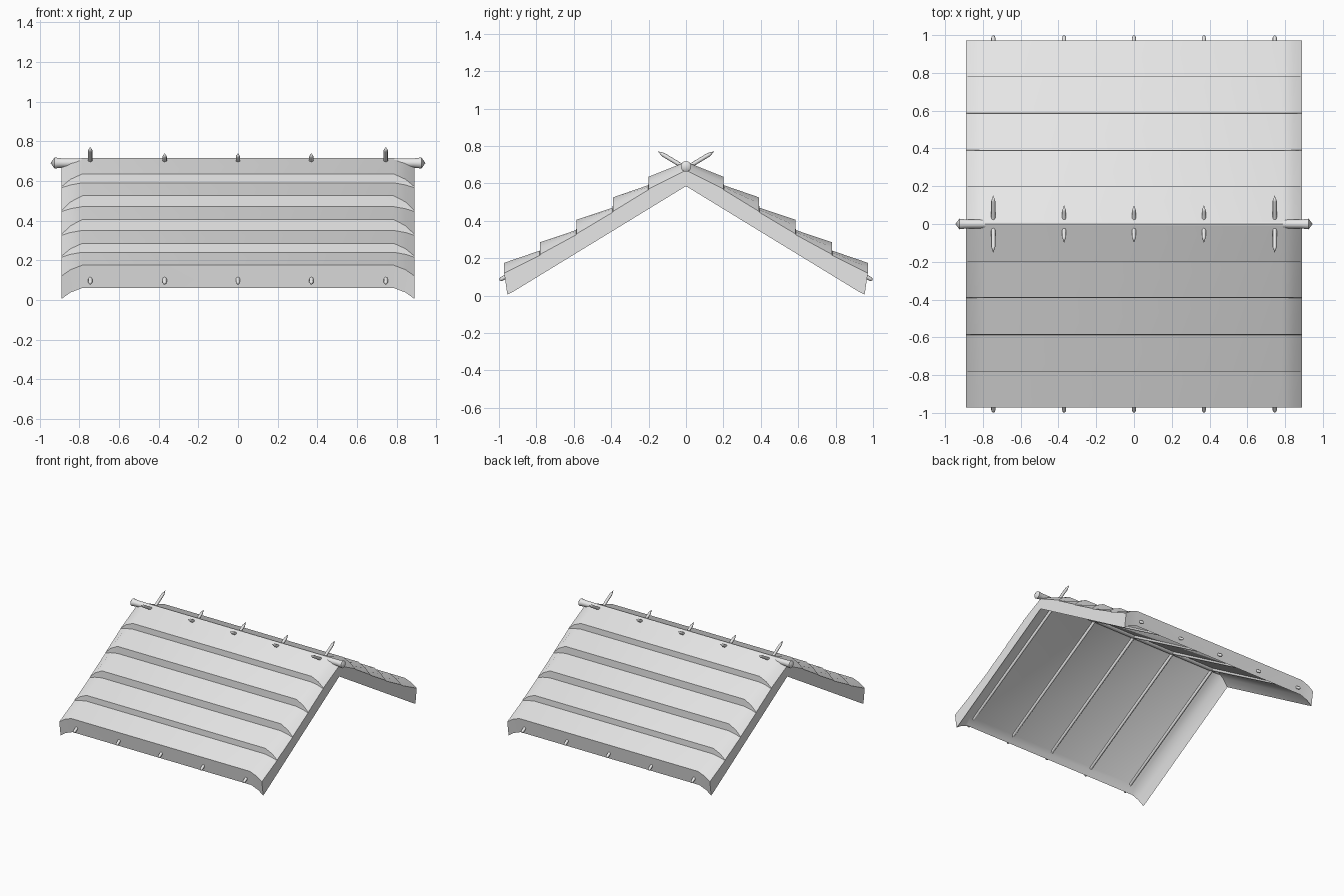
import bpy
import bmesh
import math
from mathutils import Vector

cube = bpy.data.objects.get("Cube")
if cube:
    bpy.data.objects.remove(cube, do_unlink=True)

grey = bpy.data.materials.new("light_grey")
grey.use_nodes = True
grey.diffuse_color = (0.8, 0.8, 0.8, 1)
grey.node_tree.nodes["Principled BSDF"].inputs["Base Color"].default_value = (0.8, 0.8, 0.8, 1)


def finish(name, bm, angle):
    """Turn a bmesh into a shaded, coloured object."""
    bmesh.ops.recalc_face_normals(bm, faces=bm.faces)
    mesh = bpy.data.meshes.new(name)
    bm.to_mesh(mesh)
    bm.free()
    mesh.materials.append(grey)
    obj = bpy.data.objects.new(name, mesh)
    bpy.context.collection.objects.link(obj)
    bpy.ops.object.select_all(action="DESELECT")
    obj.select_set(True)
    bpy.context.view_layer.objects.active = obj
    bpy.ops.object.shade_smooth_by_angle(angle=math.radians(angle))
    return obj


def pole(name, start, end, rings, sides=10):
    """Round pole; rings are (distance from start, radius), zero radius is a tip."""
    start, end = Vector(start), Vector(end)
    axis = (end - start).normalized()
    u = axis.orthogonal().normalized()
    v = axis.cross(u)
    bm = bmesh.new()
    loops = []
    for dist, radius in rings:
        turns = [2 * math.pi * i / sides for i in range(sides)]
        loops.append([bm.verts.new(start + axis * dist + (u * math.cos(a) + v * math.sin(a)) * radius)
                      for a in turns])
    for a, b in zip(loops, loops[1:]):
        for i in range(sides):
            j = (i + 1) % sides
            bm.faces.new((a[i], a[j], b[j], b[i]))
    bmesh.ops.remove_doubles(bm, verts=bm.verts, dist=0.0005)
    return finish(name, bm, 50)


# Thatch: half section as (y, z along the middle, z at the gable ends)
steps = [(0.2, 0.59, 0.635), (0.39, 0.47, 0.525), (0.585, 0.35, 0.405), (0.78, 0.24, 0.285)]
half = [(0, 0.715, 0.67)]
for y, low, high in steps:
    half += [(y, high, low - 0.02), (y + 0.002, low, low - 0.025)]
half += [(0.972, 0.175, 0.12)]
half += [(0.955, 0.06, 0.005), (0.925, 0.125, 0.02), (0, 0.69, 0.585)]
section = half + [(-y, mid, end) for y, mid, end in half[-2:0:-1]]

stations = [(-0.89, 1), (-0.845, 0.42), (-0.785, 0)]
stations += [(-x, t) for x, t in reversed(stations)]
bm = bmesh.new()
loops = [[bm.verts.new((x, y, mid + (end - mid) * t)) for y, mid, end in section]
         for x, t in stations]
count = len(section)
for a, b in zip(loops, loops[1:]):
    for i in range(count):
        j = (i + 1) % count
        bm.faces.new((a[i], a[j], b[j], b[i]))
bm.faces.new(loops[0])
bm.faces.new(loops[-1])
finish("thatch_roof", bm, 38)

# Ridge pole with blunt pointed ends
pole("ridge_pole", (-0.945, 0, 0.69), (0.945, 0, 0.69),
     [(0, 0), (0.02, 0.029), (0.06, 0.024), (1.83, 0.024), (1.87, 0.029), (1.89, 0)], 12)

# Rafters cross over the ridge; the outermost pair stands taller
for side, label in ((-1, "front"), (1, "back")):
    for n, x in enumerate((-0.745, -0.37, 0, 0.37, 0.745)):
        top = 0.152 if abs(x) > 0.5 else 0.1
        start = Vector((x, side * 0.997, 0.082))
        end = Vector((x, -side * top, 0.68 + 0.6 * top))
        length = (end - start).length
        pole(f"{label}_rafter_{n + 1}", start, end,
             [(0, 0), (0.004, 0.008), (0.014, 0.011), (length - 0.035, 0.011), (length, 0)], 8)
